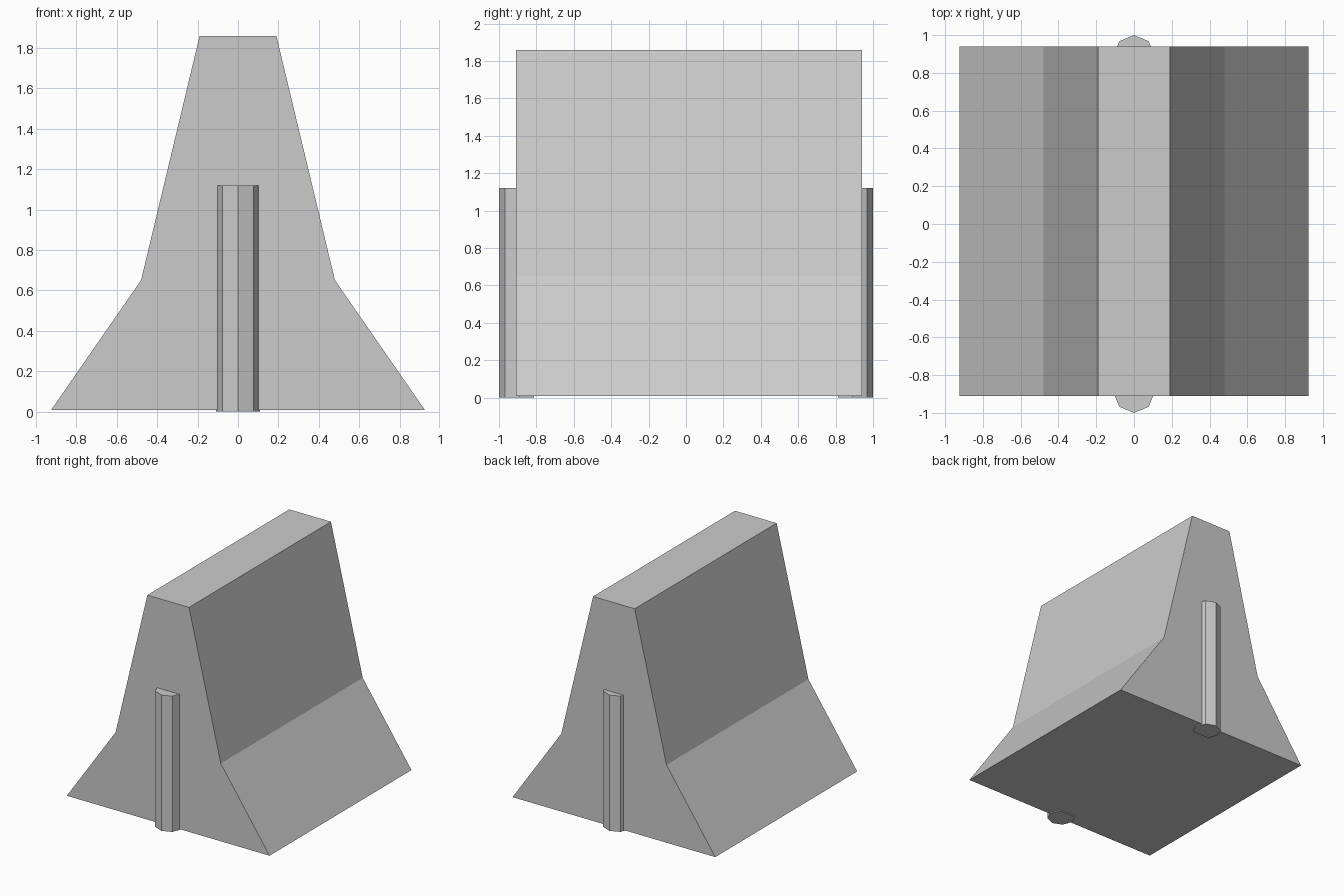
import bpy, bmesh
from math import sin, cos, pi
from mathutils import Vector

if "Cube" in bpy.data.objects:
    bpy.data.objects.remove(bpy.data.objects["Cube"])


def prism(name, points, direction):
    """Extrude a closed polygon along a direction vector."""
    bm = bmesh.new()
    face = bm.faces.new([bm.verts.new(p) for p in points])
    ext = bmesh.ops.extrude_face_region(bm, geom=[face], use_keep_orig=True)
    verts = [g for g in ext["geom"] if isinstance(g, bmesh.types.BMVert)]
    bmesh.ops.translate(bm, verts=verts, vec=Vector(direction))
    bmesh.ops.recalc_face_normals(bm, faces=bm.faces)
    mesh = bpy.data.meshes.new(name)
    bm.to_mesh(mesh)
    bm.free()
    obj = bpy.data.objects.new(name, mesh)
    bpy.context.collection.objects.link(obj)
    return obj


# Barrier body: mirrored half profile run along y
half = [(0.925, 0.008), (0.48, 0.65), (0.19, 1.86)]
profile = half + [(-x, z) for x, z in reversed(half)]
prism("barrier_body", [(x, -0.91, z) for x, z in profile], (0, 1.85, 0))

# Octagonal end keys, inner corner cut flat inside the body
R = 0.11
for name, side in (("front_key", -1), ("back_key", 1)):
    ring = [(R * sin(k * pi / 4), side * (0.89 + R * cos(k * pi / 4)), 0)
            for k in range(-3, 4)]
    prism(name, ring, (0, 0, 1.12))
